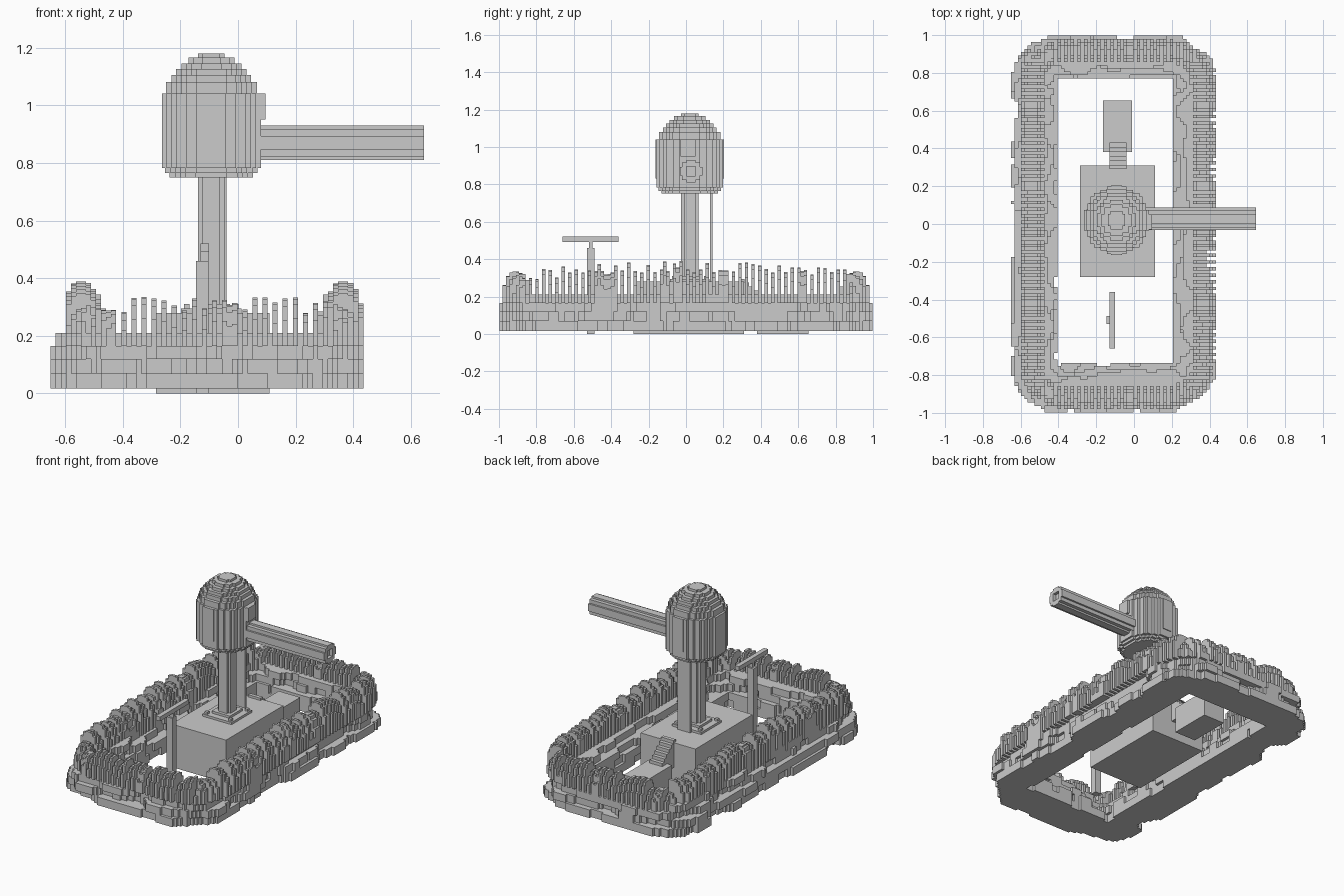
import bpy
import math
import random
from mathutils import Vector, noise

random.seed(4)
cube = bpy.data.objects.get("Cube")
if cube:
    bpy.data.objects.remove(cube)

GREY = (0.6, 0.6, 0.6, 1)
stone = bpy.data.materials.new("plain_grey")
stone.use_nodes = True
stone.diffuse_color = GREY
stone.node_tree.nodes["Principled BSDF"].inputs["Base Color"].default_value = GREY

VOXEL = 0.0175
SIDES = ((0, 2, 3, 1), (4, 5, 7, 6), (0, 1, 5, 4), (2, 6, 7, 3), (0, 4, 6, 2), (1, 3, 7, 5))


def boxes(name, spans):
    """One object from axis-aligned boxes (x0, x1, y0, y1, z0, z1)."""
    verts, faces = [], []
    for x0, x1, y0, y1, z0, z1 in spans:
        n = len(verts)
        verts += [(x, y, z) for x in (x0, x1) for y in (y0, y1) for z in (z0, z1)]
        faces += [tuple(n + i for i in side) for side in SIDES]
    mesh = bpy.data.meshes.new(name)
    mesh.from_pydata(verts, [], faces)
    mesh.materials.append(stone)
    obj = bpy.data.objects.new(name, mesh)
    bpy.context.collection.objects.link(obj)
    return obj


def disc_rows(radius, step=VOXEL):
    """Stepped circle as rows of (offset0, offset1, half width)."""
    count = max(1, round(radius / step))
    step = radius / count
    for i in range(-count, count):
        mid = (i + 0.5) * step
        half = round(math.sqrt(radius ** 2 - mid ** 2) / step) * step
        yield i * step, (i + 1) * step, half


def depth(x, y, cx, hx, hy, r):
    """Distance inwards from a rounded rectangle, and if its side faces x."""
    qx, qy = abs(x - cx) - hx + r, abs(y) - hy + r
    outside = math.hypot(max(qx, 0), max(qy, 0))
    return r - outside - min(max(qx, qy), 0), qx > qy


def lumps(x, y, scale, seed):
    """Blocky noise in coarse steps, so that edges break into slabs."""
    return round(noise.noise(Vector((x * scale, y * scale, seed))) * 5) / 5


def in_layer(x, y, seed, outer, inner):
    """Is this cell rock in a layer with these outer and inner setbacks?"""
    d, _ = depth(x, y, -0.108, 0.542, 1.0, 0.24)
    hole = max(abs(x + 0.1) - 0.3, abs(y - 0.018) - 0.748)
    return (d > max(0, outer + 0.075 * lumps(x, y, 6, seed))
            and hole > max(0, inner + 0.08 * lumps(x, y, 7, seed + 20)))


# Rocky rim in four ragged layers, each joined into long runs of cells
COLS, ROWS = 62, 57
layers = [(0.017, 0.07, 0.02, -0.005), (0.07, 0.12, 0.025, 0.01),
          (0.12, 0.165, 0.045, 0.045), (0.165, 0.21, 0.065, 0.075)]
rim = []
for n, (z0, z1, outer, inner) in enumerate(layers):
    for i in range(COLS):
        x = -0.65 + i * VOXEL
        start = None
        for j in range(-ROWS, ROWS + 1):
            y = j * VOXEL
            solid = j < ROWS and in_layer(x + VOXEL / 2, y + VOXEL / 2,
                                          n * 3.7 + 1.3, outer, inner)
            if solid and start is None:
                start = y
            elif not solid and start is not None:
                rim.append((x, x + VOXEL, start, y, z0, z1))
                start = None
boxes("rock_rim", rim)

# Comb of thin upright blades along the crest, set across the rim
blade_height = [random.uniform(-0.045, 0.015) for k in range(260)]
blade_solid = [random.random() < 0.2 for k in range(260)]
blades = []
for i in range(COLS):
    for j in range(-ROWS, ROWS):
        x, y = -0.65 + i * VOXEL, j * VOXEL
        cy = y + VOXEL / 2
        e, on_side = depth(x + VOXEL / 2, cy, -0.088, 0.52, 0.978, 0.24)
        k = (j if on_side else i) + 120
        if 0.005 < e < 0.125 and (k % 2 == 0 or blade_solid[k]):
            crest = 0.32 + (0.055 * math.cos(cy * 1.6) if on_side else 0)
            arch = 0.08 * (abs(e - 0.065) / 0.06) ** 3
            tip = crest + blade_height[k] - arch
            blades.append((x, x + VOXEL, y, y + VOXEL, 0.165, max(tip, 0.22)))
boxes("blade_fringe", blades)

# Platform, rear crate and the stairs between them
boxes("platform", [(-0.285, 0.11, -0.28, 0.31, 0, 0.28)])
boxes("rear_crate", [(-0.165, -0.01, 0.38, 0.655, 0, 0.17)])
boxes("stairs", [(-0.13, -0.04, 0.29 + k * 0.0235, 0.3135 + k * 0.0235,
                  0.12, 0.295 - k * 0.021) for k in range(6)])

# Column with its foot plates, bolts and rear board
CX, CY = -0.0925, 0.02
boxes("foot_plate", [(CX - s, CX + s, CY - s, CY + s, 0.28, z)
                     for s, z in ((0.105, 0.295), (0.065, 0.31))])
boxes("foot_bolts", [(CX + a * 0.085 - 0.01, CX + a * 0.085 + 0.01,
                      CY + b * 0.085 - 0.01, CY + b * 0.085 + 0.01, 0.295, 0.31)
                     for a in (-1, 1) for b in (-1, 1)])
boxes("column", [(CX - h, CX + h, CY + a, CY + b, 0.28, 0.77)
                 for a, b, h in disc_rows(0.046, 0.0155)])
boxes("rear_board", [(-0.13, -0.04, 0.128, 0.143, 0.28, 0.77)])

# Domed head in stepped layers (top height, radius)
head, base = [], 0.75
for top, radius in ((0.765, 0.145), (0.782, 0.16), (1.04, 0.172), (1.08, 0.158),
                    (1.105, 0.138), (1.125, 0.122), (1.145, 0.104),
                    (1.165, 0.08), (1.18, 0.046)):
    head += [(CX - h, CX + h, CY + a * 1.04, CY + b * 1.04, base, top)
             for a, b, h in disc_rows(radius)]
    base = top
boxes("domed_head", head)
boxes("head_panels", [(CX - 0.03, CX + 0.03, CY + s * 0.18 - 0.004, CY + s * 0.18 + 0.004,
                       0.83, 1.04) for s in (-1, 1)])
boxes("side_plate", [(0.07, 0.095, -0.03, 0.05, 0.95, 1.04)])

# Ribbed barrel with a hollow muzzle
GY, GZ = 0.027, 0.87
barrel = []
for a, b, h in disc_rows(0.06, 0.012):
    barrel.append((0.05, 0.625, GY + a, GY + b, GZ - h, GZ + h))
    if abs(a + b) < 0.06:
        barrel += [(0.625, 0.645, GY + a, GY + b, GZ - h, GZ - 0.026),
                   (0.625, 0.645, GY + a, GY + b, GZ + 0.026, GZ + h)]
    else:
        barrel.append((0.625, 0.645, GY + a, GY + b, GZ - h, GZ + h))
boxes("gun_barrel", barrel)

# T-shaped stand at the front
boxes("stand_post", [(-0.145, -0.103, -0.53, -0.488, 0, 0.46),
                     (-0.13, -0.103, -0.518, -0.5, 0.46, 0.495)])
boxes("stand_bar", [(-0.13, -0.1, -0.66, -0.36, 0.492, 0.52)])
